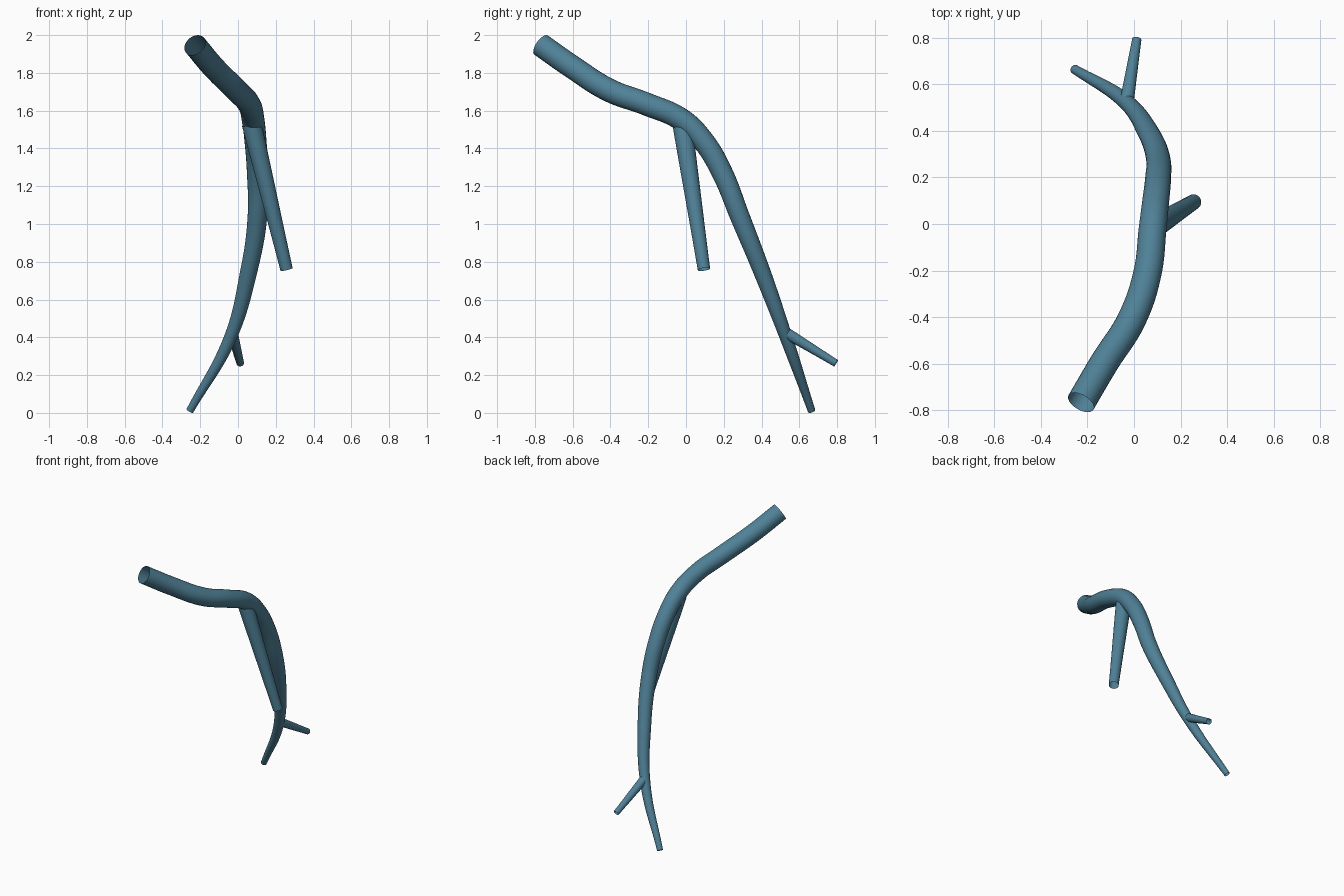
import bpy

if "Cube" in bpy.data.objects:
    bpy.data.objects.remove(bpy.data.objects["Cube"])

blue = bpy.data.materials.new("steel blue")
blue.diffuse_color = (0.08, 0.22, 0.31, 1)
blue.use_nodes = True
blue.node_tree.nodes["Principled BSDF"].inputs["Base Color"].default_value = blue.diffuse_color


def tube(name, points):
    """Open, smooth, tapering tube through (x, y, z, radius) points."""
    cu = bpy.data.curves.new(name + "_path", 'CURVE')
    cu.dimensions = '3D'
    cu.bevel_depth = 1.0
    cu.bevel_resolution = 10
    cu.resolution_u = 10
    cu.use_fill_caps = False
    sp = cu.splines.new('BEZIER')
    sp.bezier_points.add(len(points) - 1)
    for bp, (x, y, z, r) in zip(sp.bezier_points, points):
        bp.co = (x, y, z)
        bp.radius = r
        bp.handle_left_type = bp.handle_right_type = 'AUTO'
    path = bpy.data.objects.new(name + "_path", cu)
    bpy.context.collection.objects.link(path)
    bpy.context.view_layer.update()
    dg = bpy.context.evaluated_depsgraph_get()
    me = bpy.data.meshes.new_from_object(path.evaluated_get(dg))
    bpy.data.objects.remove(path)
    me.name = name
    me.materials.clear()
    me.materials.append(blue)
    for p in me.polygons:
        p.use_smooth = True
        p.material_index = 0
    ob = bpy.data.objects.new(name, me)
    bpy.context.collection.objects.link(ob)
    return ob


# Main curved trunk, from the wide upper end to the thin lower end
tube("main_trunk", [
    (-0.228, -0.767, 1.947, 0.062),
    (-0.130, -0.600, 1.830, 0.062),
    (-0.005, -0.400, 1.705, 0.062),
    (0.058, -0.210, 1.635, 0.061),
    (0.080, -0.020, 1.550, 0.060),
    (0.093, 0.095, 1.435, 0.058),
    (0.103, 0.190, 1.275, 0.056),
    (0.103, 0.285, 1.040, 0.052),
    (0.055, 0.405, 0.740, 0.045),
    (-0.040, 0.530, 0.400, 0.034),
    (-0.255, 0.665, 0.011, 0.020),
])

# Long straight side branch
tube("upper_branch", [
    (0.072, -0.020, 1.530, 0.052),
    (0.257, 0.095, 0.760, 0.033),
])

# Short side branch near the lower end
tube("lower_branch", [
    (-0.032, 0.520, 0.430, 0.030),
    (0.012, 0.794, 0.263, 0.020),
])
